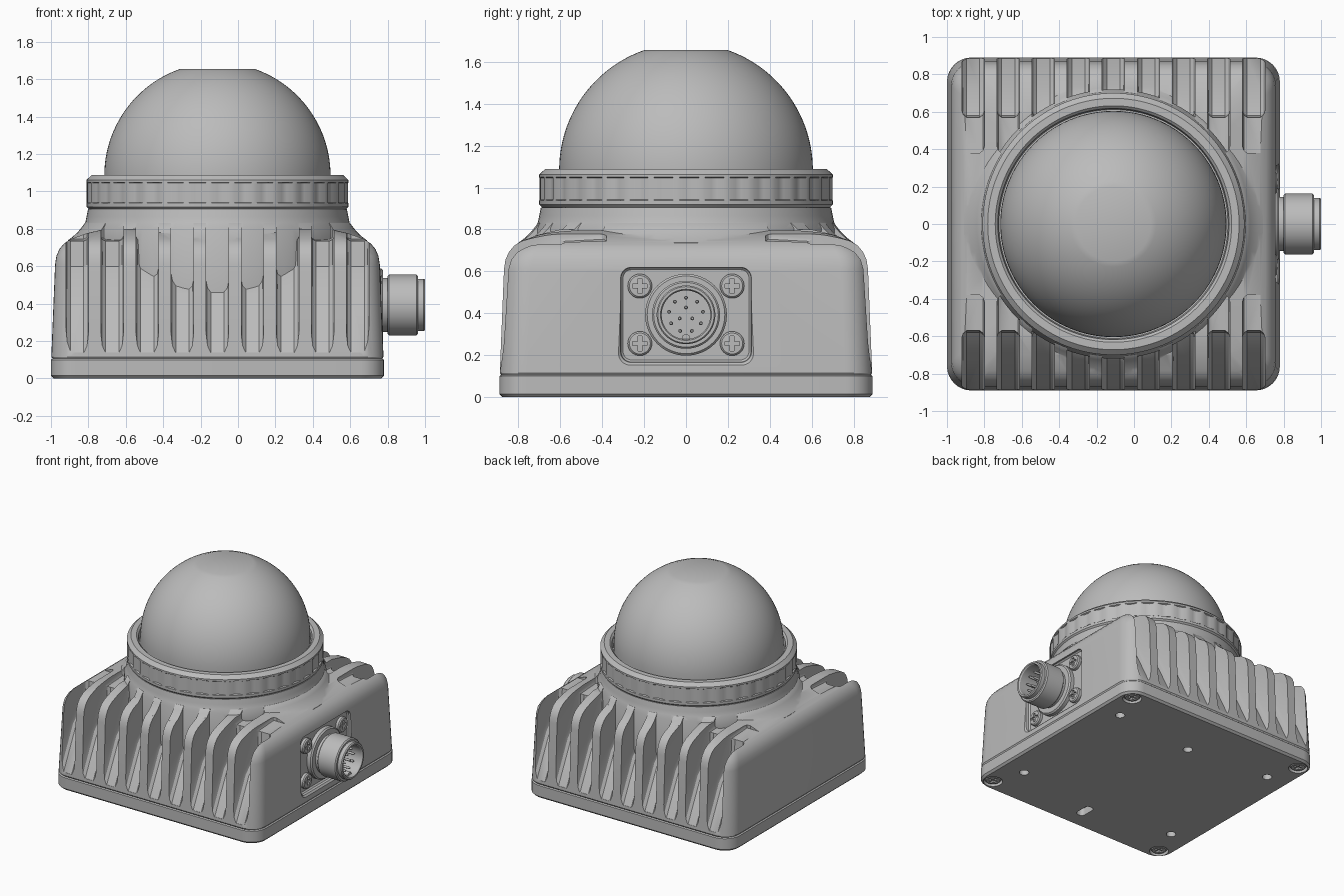
import bpy, bmesh
from math import sin, cos, pi, radians
from mathutils import Matrix, Vector

cube = bpy.data.objects.get("Cube")
if cube:
    bpy.data.objects.remove(cube)

CX = -0.11                                   # housing centre
BODY = Matrix.Translation((CX, 0, 0))
TO_X = Matrix(((0, 0, 1, 0), (1, 0, 0, 0), (0, 1, 0, 0), (0, 0, 0, 1)))

grey = bpy.data.materials.new("light grey metal")
grey.use_nodes = True
grey.diffuse_color = (0.5, 0.5, 0.5, 1)
bsdf = next(n for n in grey.node_tree.nodes if n.type == 'BSDF_PRINCIPLED')
bsdf.inputs["Base Color"].default_value = (0.5, 0.5, 0.5, 1)


def link(name, mesh):
    ob = bpy.data.objects.new(name, mesh)
    bpy.context.scene.collection.objects.link(ob)
    return ob


def finish(name, bm):
    bmesh.ops.remove_doubles(bm, verts=bm.verts[:], dist=1e-5)
    bmesh.ops.recalc_face_normals(bm, faces=bm.faces[:])
    mesh = bpy.data.meshes.new(name)
    bm.to_mesh(mesh)
    bm.free()
    mesh.materials.append(grey)
    return link(name, mesh)


def smooth(*objects):
    for ob in objects:
        ob.data.shade_smooth()
        ob.data.set_sharp_from_angle(angle=radians(30))


def boolean(ob, tool, operation='DIFFERENCE'):
    """Bake one boolean into the mesh and remove the tool."""
    mod = ob.modifiers.new("cut", 'BOOLEAN')
    mod.operation, mod.solver, mod.object = operation, 'MANIFOLD', tool
    bpy.context.view_layer.update()
    depsgraph = bpy.context.evaluated_depsgraph_get()
    mesh = bpy.data.meshes.new_from_object(ob.evaluated_get(depsgraph))
    ob.modifiers.remove(mod)
    ob.data = mesh
    bpy.data.objects.remove(tool)


def revolve(bm, profile, matrix, segs, radius=lambda r, z, i: r):
    """Revolve (radius, height) points; a profile off the axis becomes a closed ring."""
    n = len(profile)
    closed = profile[0][0] > 0
    cols, poles = [], {}
    for j, (r, z) in enumerate(profile):
        if r == 0:
            poles[j] = bm.verts.new(matrix @ Vector((0, 0, z)))
    for i in range(segs):
        a = 2 * pi * i / segs
        col = []
        for j, (r, z) in enumerate(profile):
            rr = radius(r, z, i)
            col.append(poles.get(j) or bm.verts.new(matrix @ Vector((rr * cos(a), rr * sin(a), z))))
        cols.append(col)
    for i in range(segs):
        a, b = cols[i], cols[(i + 1) % segs]
        for j in range(n if closed else n - 1):
            k = (j + 1) % n
            bm.faces.new(list(dict.fromkeys((a[j], b[j], b[k], a[k]))))


def lathe(name, profile, matrix, segs=64, **options):
    bm = bmesh.new()
    revolve(bm, profile, matrix, segs, **options)
    return finish(name, bm)


def bridge(bm, loops):
    """Join matching loops into a capped solid."""
    n = len(loops[0])
    for a, b in zip(loops, loops[1:]):
        for i in range(n):
            bm.faces.new((a[i], a[(i + 1) % n], b[(i + 1) % n], b[i]))
    bm.faces.new(loops[0])
    bm.faces.new(loops[-1])


def loft(name, rings, matrix):
    """Stack rounded rectangles given as (half x, half y, corner radius, height)."""
    bm = bmesh.new()
    loops = []
    for hx, hy, r, z in rings:
        loop = []
        for q, (sx, sy) in enumerate(((1, 1), (-1, 1), (-1, -1), (1, -1))):
            for s in range(9):
                a = (q + s / 8) * pi / 2
                point = Vector((sx * (hx - r) + r * cos(a), sy * (hy - r) + r * sin(a), z))
                loop.append(bm.verts.new(matrix @ point))
        loops.append(loop)
    bridge(bm, loops)
    return finish(name, bm)


def disc(r, z0, z1):
    return [(0, z0), (r, z0), (r, z1), (0, z1)]


# Cross-head screw, copied wherever it is needed
screw = lathe("screw", [(0, -.03), (.058, -.03), (.058, .006), (.05, .014), (0, .018)], Matrix(), 32)
for size in ((.07, .02, .03), (.02, .07, .032)):
    bm = bmesh.new()
    bmesh.ops.create_cube(bm, size=1, matrix=Matrix.Translation((0, 0, .016)) @ Matrix.Diagonal((*size, 1)))
    boolean(screw, finish("cross", bm))


def place_screw(name, matrix):
    mesh = screw.data.copy()
    mesh.transform(matrix)
    smooth(link(name, mesh))


# Base plate with mounting holes and corner screws
corners = [(sx, sy) for sx in (-1, 1) for sy in (-1, 1)]
base = loft("base_plate", [(.875, .875, .115, 0), (.89, .89, .13, .015), (.89, .89, .13, .1),
                           (.88, .88, .12, .108)], BODY)
bm = bmesh.new()
for sx, sy in corners:
    revolve(bm, disc(.035, -.05, .06), BODY @ Matrix.Translation((sx * .7, sy * .545, 0)), 24)
    revolve(bm, disc(.07, -.05, .03), BODY @ Matrix.Translation((sx * .79, sy * .79, 0)), 32)
    place_screw("base_screw", BODY @ Matrix.Translation((sx * .79, sy * .79, .02)) @ Matrix.Rotation(pi, 4, 'X'))
revolve(bm, disc(.035, -.05, .06), BODY @ Matrix.Translation((0, .48, 0)), 24)
boolean(base, finish("holes", bm))
boolean(base, loft("slot", [(.035, .07, .03, -.05), (.035, .07, .03, .06)],
                   BODY @ Matrix.Translation((0, -.69, 0))))

# Housing: tapered block with a flared collar
housing = loft("housing", [(h, h, r, z) for h, r, z in (
    (.88, .12, .104), (.888, .13, .116), (.868, .13, .61), (.861, .13, .655), (.845, .13, .692),
    (.82, .125, .722), (.785, .12, .745), (.7, .11, .776), (.6, .1, .8))], BODY)
boolean(housing, lathe("flare", [(0, .5), (.6, .5), (.8, .7), (.8, .738), (.775, .757), (.75, .78),
                                 (.73, .803), (.71, .83), (.6, .88), (0, .88)], BODY, 96), 'UNION')

# Cooling slots, nine on the front and nine on the back, with rounded floors
floor = [(1, .13), (.885, .14), (.73, .45), (.58, .6), (.57, .735), (.38, .745), (.38, 1.2), (1, 1.2)]
section = [(-.06, .035), (-.053, .014), (-.035, 0), (.035, 0), (.053, .014), (.06, .035)]
bm = bmesh.new()
for side in (-1, 1):
    for i in range(-4, 5):
        x = CX + i * .1875
        bridge(bm, [[bm.verts.new((x + w, side * (y + d), z + d * .6)) for y, z in floor]
                    for w, d in section])
boolean(housing, finish("slots", bm))

# Round core behind the slots, rising into the neck
boolean(housing, lathe("core", [(0, .15), (.72, .15), (.72, .805), (.706, .835), (.7, .865),
                                (.692, .905), (0, .905)], BODY, 96), 'UNION')

# Connector panel recess
PANEL = TO_X @ Matrix.Translation((0, .393, 0))
boolean(housing, loft("recess", [(.3, .215, .04, .735), (.31, .225, .05, .745), (.312, .227, .05, .765),
                                 (.345, .26, .07, .795)], PANEL))
for sy, sz in corners:
    place_screw("panel_screw", PANEL @ Matrix.Translation((sy * .22, sz * .137, .75)))
bpy.data.objects.remove(screw)

# Round connector with pins and key
connector = lathe("connector", [
    (0, .7), (.195, .7), (.195, .765), (.185, .775), (.145, .775), (.145, .8), (.154, .8),
    (.162, .808), (.162, .955), (.154, .963), (.14, .963), (.14, .993), (.134, 1),
    (.122, 1), (.116, .99), (.116, .84), (0, .84)], PANEL)
bm = bmesh.new()
for count, ring in ((9, .082), (3, .035)):
    for i in range(count):
        a = pi / 2 + 2 * pi * i / count
        revolve(bm, [(0, .83), (.009, .83), (.009, .945), (.005, .955), (0, .955)],
                PANEL @ Matrix.Translation((ring * cos(a), ring * sin(a), 0)), 12)
revolve(bm, disc(.02, .83, .97), PANEL @ Matrix.Translation((0, -.112, 0)), 16)
pins = finish("connector_pins", bm)


# Clamp ring with grip notches
def notch(r, z, i):
    return r - .012 if r > .69 and i % 4 < 2 and .94 < z < 1.047 else r


clamp = lathe("clamp_ring", [
    (.58, .9), (.682, .9), (.7, .918), (.7, .938), (.7, .942), (.7, 1.045), (.7, 1.049),
    (.7, 1.062), (.672, 1.088), (.632, 1.088), (.618, 1.075), (.612, 1.03), (.58, 1.03)],
    BODY, 144, radius=notch)

# Dome with a flat top
R, ZC = .605, 1.084
arc = [(R * cos(t), ZC + R * sin(t)) for t in (radians(70.7) * i / 24 for i in range(25))]
dome = lathe("dome", [(0, .95), (R, .95)] + arc + [(0, arc[-1][1])], BODY, 96)

smooth(base, housing, connector, pins, clamp, dome)
